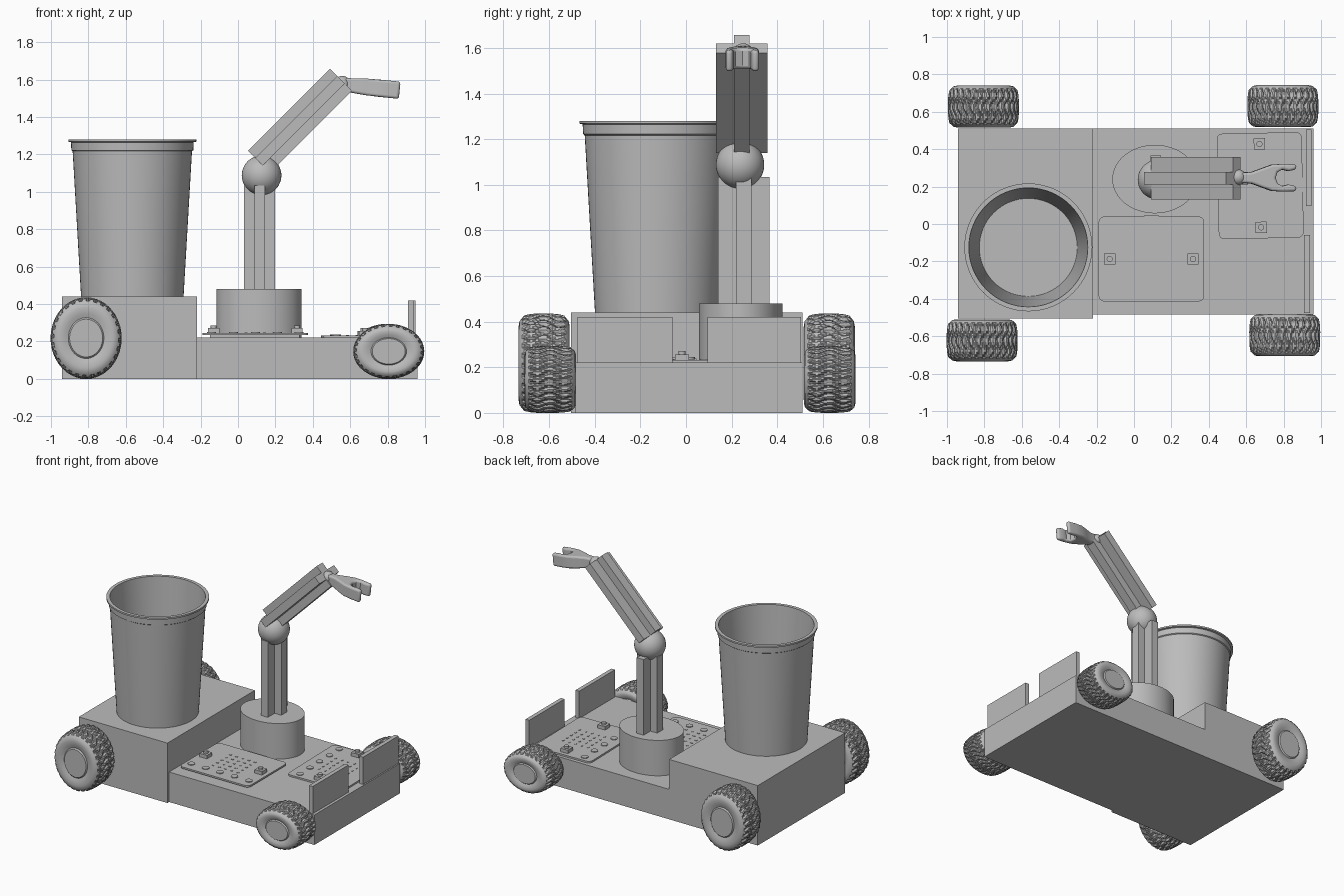
import bpy, bmesh, math
from mathutils import Matrix, Vector

cube = bpy.data.objects.get("Cube")
if cube:
    bpy.data.objects.remove(cube, do_unlink=True)

GREY = bpy.data.materials.new("plain grey")
GREY.use_nodes = True
GREY.diffuse_color = (0.5, 0.5, 0.5, 1)
GREY.node_tree.nodes["Principled BSDF"].inputs["Base Color"].default_value = (0.5, 0.5, 0.5, 1)


def finish(name, bm, smooth=True, matrix=None):
    """Turn a bmesh into a named, coloured object."""
    bmesh.ops.recalc_face_normals(bm, faces=bm.faces)
    mesh = bpy.data.meshes.new(name)
    bm.to_mesh(mesh)
    bm.free()
    mesh.materials.append(GREY)
    obj = bpy.data.objects.new(name, mesh)
    bpy.context.scene.collection.objects.link(obj)
    if matrix:
        obj.matrix_world = matrix
    if smooth:
        bpy.ops.object.select_all(action='DESELECT')
        obj.select_set(True)
        bpy.context.view_layer.objects.active = obj
        bpy.ops.object.shade_smooth_by_angle(angle=math.radians(35))
    return obj


def add_box(bm, x0, x1, y0, y1, z0, z1):
    m = Matrix.Translation(((x0 + x1) / 2, (y0 + y1) / 2, (z0 + z1) / 2))
    bmesh.ops.create_cube(bm, size=1, matrix=m @ Matrix.Diagonal((x1 - x0, y1 - y0, z1 - z0, 1)))


def box(name, *bounds):
    bm = bmesh.new()
    add_box(bm, *bounds)
    return finish(name, bm, False)


def add_disc(bm, x, y, z0, z1, r, segments=24):
    bmesh.ops.create_cone(bm, cap_ends=True, segments=segments, radius1=r, radius2=r, depth=z1 - z0,
                          matrix=Matrix.Translation((x, y, (z0 + z1) / 2)))


def prism(bm, outline, z0, z1):
    face = bm.faces.new([bm.verts.new((x, y, z0)) for x, y in outline])
    new = bmesh.ops.extrude_face_region(bm, geom=[face])["geom"]
    bmesh.ops.translate(bm, vec=(0, 0, z1 - z0), verts=[g for g in new if isinstance(g, bmesh.types.BMVert)])


def lathe(bm, profile, segments, offset=lambda i, a: 0):
    """Revolve (radius, height) points round z; offset varies the radius."""
    rings = []
    for i, (r, h) in enumerate(profile):
        ring = []
        for s in range(segments):
            a = 2 * math.pi * s / segments
            q = r + offset(i, a)
            ring.append(bm.verts.new((q * math.cos(a), q * math.sin(a), h)))
        rings.append(ring)
    for low, high in zip(rings, rings[1:]):
        for s in range(segments):
            t = (s + 1) % segments
            bm.faces.new((low[s], low[t], high[t], high[s]))
    return rings


def ball(name, centre, r):
    bm = bmesh.new()
    bmesh.ops.create_uvsphere(bm, u_segments=40, v_segments=24, radius=r)
    finish(name, bm, matrix=Matrix.Translation(centre))


# Chassis: tall rear block, low deck and two upright end panels
box("rear_block", -0.94, -0.22, -0.505, 0.51, 0, 0.44)
box("front_deck", -0.22, 0.96, -0.485, 0.51, 0, 0.22)
box("end_panel_right", 0.91, 0.94, -0.475, -0.06, 0.2, 0.42)
box("end_panel_left", 0.92, 0.95, 0.095, 0.505, 0.2, 0.42)

# Open bin with rolled lip
bm = bmesh.new()
rings = lathe(bm, [(0.262, 0.45), (0.318, 1.28), (0.342, 1.28), (0.342, 1.268), (0.328, 1.265),
                   (0.326, 1.222), (0.319, 1.217), (0.274, 0.44)], 64)
bm.faces.new(rings[0])
bm.faces.new(rings[-1])
finish("bin", bm, matrix=Matrix.Translation((-0.565, -0.125, 0)))

# Oval arm base
bm = bmesh.new()
add_disc(bm, 0, 0, 0.21, 0.48, 1, 64)
finish("arm_base", bm, matrix=Matrix.Translation((0.112, 0.24, 0)) @ Matrix.Diagonal((0.228, 0.183, 1, 1)))


# Cross-section beams of the arm
def beam(name, length, matrix):
    X, Y, x, y = 0.083, 0.113, 0.028, 0.034
    quarter = [(X, y), (x, y), (x, Y)]
    outline = []
    for sx, sy in ((1, 1), (-1, 1), (-1, -1), (1, -1)):
        part = [(sx * px, sy * py) for px, py in quarter]
        outline += part if sx * sy > 0 else part[::-1]
    bm = bmesh.new()
    prism(bm, outline, 0, length)
    finish(name, bm, False, matrix)


beam("lower_arm", 0.565, Matrix.Translation((0.116, 0.253, 0.47)))
ball("elbow_ball", (0.126, 0.237, 1.088), 0.106)
beam("upper_arm", 0.62, Matrix.Translation((0.112, 0.244, 1.16)) @ Matrix.Rotation(math.pi / 4, 4, 'Y'))
ball("wrist_ball", (0.557, 0.25, 1.578), 0.042)

# Forked gripper hand, softened with a bevel
half = [(0, 0.026), (0.07, 0.03), (0.13, 0.052), (0.18, 0.07), (0.24, 0.074), (0.31, 0.072),
        (0.312, 0.045), (0.27, 0.036), (0.235, 0.044), (0.21, 0.03)]
bm = bmesh.new()
prism(bm, half + [(0.2, 0)] + [(x, -y) for x, y in reversed(half)], -0.046, 0.046)
for v in bm.verts:
    v.co.z *= 0.75 + 0.25 * min(1, v.co.x / 0.15)
hand = finish("gripper_hand", bm, matrix=Matrix.Translation((0.555, 0.247, 1.574)) @ Matrix.Rotation(0.1, 4, 'Y'))
bevel = hand.modifiers.new("soft_edges", 'BEVEL')
bevel.width, bevel.segments, bevel.limit_method = 0.018, 4, 'ANGLE'
bevel.angle_limit = math.radians(50)


# Circuit boards with contact rings, buttons, light grid and connector
def board(name, matrix):
    bm = bmesh.new()
    w, d, r, top = 0.282, 0.227, 0.03, 0.012
    outline = []
    for k, (sx, sy) in enumerate(((1, 1), (-1, 1), (-1, -1), (1, -1))):
        for j in range(6):
            a = math.pi / 2 * (k + j / 5)
            outline.append((sx * (w - r) + r * math.cos(a), sy * (d - r) + r * math.sin(a)))
    prism(bm, outline, 0, top)
    for i in range(5):
        add_disc(bm, -0.234 + 0.117 * i, -0.153, top, top + 0.005, 0.024)
        for j in range(5):
            x, y = 0.05 * (i - 2), 0.05 * (j - 2) + 0.01
            add_box(bm, x - 0.008, x + 0.008, y - 0.005, y + 0.005, top, top + 0.003)
    for x in (-0.223, 0.223):
        add_box(bm, x - 0.03, x + 0.03, -0.03, 0.03, top, top + 0.025)
        add_disc(bm, x, 0, top + 0.025, top + 0.04, 0.016)
    add_box(bm, -0.04, 0.04, 0.17, 0.233, -0.008, 0.004)
    finish(name, bm, True, matrix)


board("circuit_board_right", Matrix.Translation((0.093, -0.187, 0.234)))
board("circuit_board_left", Matrix.Translation((0.675, 0.205, 0.22)) @ Matrix.Rotation(math.radians(-88.8), 4, 'Z'))
box("board_spacer", -0.15, 0.33, -0.37, 0, 0.22, 0.235)


# Tyres: rounded lathe with wavy tread grooves, plus flat hub caps
def wheel(name, x, y, rz):
    bm = bmesh.new()
    side = [(0.088, 0.108), (0.095, 0.1), (0.115, 0.108), (0.14, 0.112), (0.16, 0.108), (0.173, 0.096)]
    rows = 15
    tread = [(0.186 - 0.008 * abs(1 - 2 * i / (rows - 1)) ** 3, 0.088 - 0.176 * i / (rows - 1)) for i in range(rows)]
    profile = side + tread + [(r, -h) for r, h in reversed(side)]

    def grooves(i, a):
        k = i - len(side)
        if not 0 <= k < rows:
            return 0
        u = k / (rows - 1)
        phase = (a * 28 / (2 * math.pi) + 0.45 * math.sin(u * 3 * math.pi) + u * 0.5) % 1
        return 0.004 if phase < 0.6 else -0.006

    rings = lathe(bm, profile, 224, grooves)
    bm.faces.new(rings[0])
    bm.faces.new(rings[-1])
    place = Matrix.Translation((x, y, rz)) @ Matrix.Diagonal((1, 1, rz / 0.19, 1))
    finish(name, bm, True, place @ Matrix.Rotation(math.pi / 2, 4, 'X'))


wheel("rear_wheel_right", -0.812, -0.622, 0.218)
wheel("rear_wheel_left", -0.805, 0.628, 0.218)
wheel("front_wheel_right", 0.806, -0.595, 0.147)
wheel("front_wheel_left", 0.796, 0.63, 0.147)
